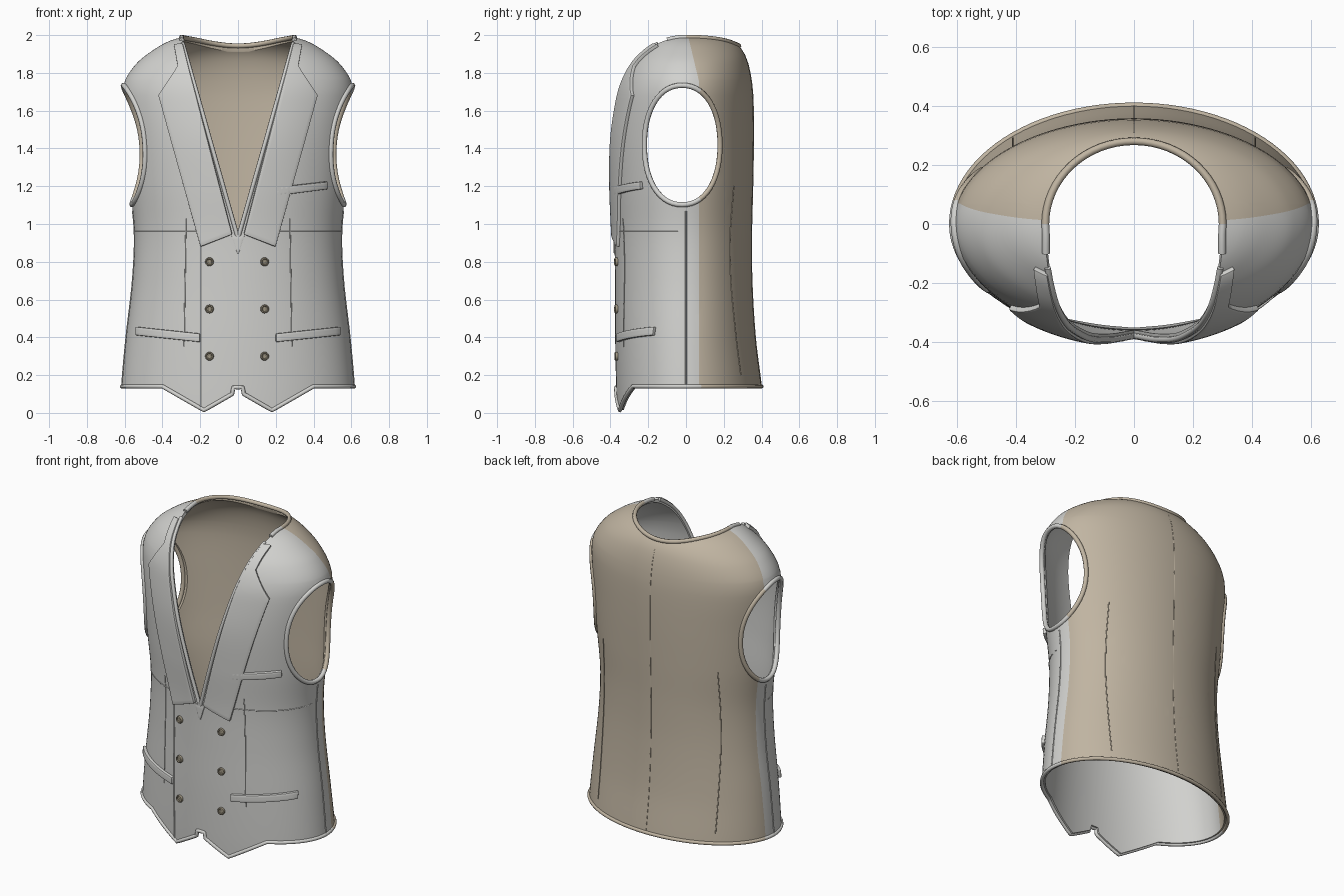
import bpy, bmesh, math
from mathutils import Vector

if "Cube" in bpy.data.objects:
    bpy.data.objects.remove(bpy.data.objects["Cube"])


def material(name, rgb):
    m = bpy.data.materials.new(name)
    m.use_nodes = True
    m.diffuse_color = (*rgb, 1)
    m.node_tree.nodes["Principled BSDF"].inputs["Base Color"].default_value = (*rgb, 1)
    return m


GREY = material("light grey cloth", (.64, .64, .62))
BEIGE = material("beige lining", (.53, .46, .36))
BUTTON = material("brown button", (.34, .3, .22))
HOLE = material("dark button hole", (.1, .09, .07))

# Torso profile: height, half width, front depth, back depth
PROFILE = [(0, .62, .365, .415), (.14, .615, .37, .4), (.4, .592, .375, .368),
           (.7, .558, .376, .35), (.95, .548, .38, .348), (1.2, .572, .395, .354),
           (1.45, .592, .4, .358), (1.65, .61, .38, .356), (1.75, .602, .357, .348),
           (1.85, .537, .315, .328), (1.92, .45, .26, .298), (1.97, .36, .2, .25),
           (2, .26, .12, .19)]


def torso(z):
    """Half width, front depth and back depth by a smooth curve through the profile."""
    z = min(max(z, 0), 2)
    last = len(PROFILE) - 1
    k = next(i for i in range(last) if z <= PROFILE[i + 1][0])
    a, b = PROFILE[k], PROFILE[k + 1]
    p, q = PROFILE[max(k - 1, 0)], PROFILE[min(k + 2, last)]
    h = b[0] - a[0]
    t = (z - a[0]) / h
    out = []
    for c in (1, 2, 3):
        m0 = (b[c] - p[c]) / (b[0] - p[0]) * h
        m1 = (q[c] - a[c]) / (q[0] - a[0]) * h
        out.append(a[c] + t * m0 + t * t * (3 * (b[c] - a[c]) - 2 * m0 - m1)
                   + t ** 3 * (2 * (a[c] - b[c]) + m0 + m1))
    return out


def level(x, y, z):
    w, f, b = torso(z)
    return (x / w) ** 2 + (y / (f if y < 0 else b)) ** 2 - 1


def normal(p):
    e = .002
    g = [level(*(p + d)) - level(*(p - d))
         for d in (Vector((e, 0, 0)), Vector((0, e, 0)), Vector((0, 0, e)))]
    return Vector(g).normalized()


def on_face(x, z, off=0, side=-1):
    w, f, b = torso(z)
    y = side * (f if side < 0 else b) * math.sqrt(max(0, 1 - (x / w) ** 2))
    p = Vector((x, y, z))
    return p + normal(p) * off if off else p


def on_side(y, z):
    w, f, b = torso(z)
    return Vector((w * math.sqrt(max(0, 1 - (y / (f if y < 0 else b)) ** 2)), y, z))


def on_top(x, y):
    lo, hi = 1.5, 2
    for _ in range(30):
        mid = (lo + hi) / 2
        lo, hi = (mid, hi) if level(x, y, mid) < 0 else (lo, mid)
    return Vector((x, y, lo))


def dense(points, step=.02):
    """Subdivide a polyline."""
    out = [Vector(points[0])]
    for a, b in zip(points, points[1:]):
        a, b = Vector(a), Vector(b)
        n = max(1, round((b - a).length / step))
        out += [a.lerp(b, i / n) for i in range(1, n + 1)]
    return out


def make(name, bm):
    me = bpy.data.meshes.new(name)
    bm.to_mesh(me)
    bm.free()
    ob = bpy.data.objects.new(name, me)
    bpy.context.collection.objects.link(ob)
    return ob


def activate(ob):
    bpy.ops.object.select_all(action='DESELECT')
    ob.select_set(True)
    bpy.context.view_layer.objects.active = ob


def apply(ob, kind, **settings):
    mod = ob.modifiers.new(kind.title(), kind)
    for key, value in settings.items():
        setattr(mod, key, value)
    activate(ob)
    bpy.ops.object.modifier_apply(modifier=mod.name)


def finish(ob, angle=40):
    """Grey in front of the side seam, beige behind it, smooth shading."""
    ob.data.materials.clear()
    ob.data.materials.append(GREY)
    ob.data.materials.append(BEIGE)
    for f in ob.data.polygons:
        c = f.center
        f.material_index = int(c.y > .07 - max(0, c.z - 1.75) * .24)
    activate(ob)
    bpy.ops.object.shade_smooth_by_angle(angle=math.radians(angle))


def tube(name, points, radius, closed=False):
    cu = bpy.data.curves.new(name, 'CURVE')
    cu.dimensions, cu.bevel_depth, cu.bevel_resolution = '3D', radius, 2
    cu.use_fill_caps = True
    sp = cu.splines.new('POLY')
    sp.points.add(len(points) - 1)
    for q, p in zip(sp.points, points):
        q.co = (*p, 1)
    sp.use_cyclic_u = closed
    ob = bpy.data.objects.new(name, cu)
    bpy.context.collection.objects.link(ob)
    activate(ob)
    bpy.ops.object.convert(target='MESH')
    finish(bpy.context.object, 60)


def plate(name, rows, height, sx=1, across=10):
    """Raised cloth strip laid on the front between paired edge points."""
    lefts, rights = zip(*rows)
    bm, grid = bmesh.new(), []
    for i in range(len(rows) - 1):
        n = max(2, round((Vector(rights[i + 1]) - Vector(rights[i])).length / .025))
        for j in range(n + (i == len(rows) - 2)):
            a = Vector(lefts[i]).lerp(Vector(lefts[i + 1]), j / n)
            b = Vector(rights[i]).lerp(Vector(rights[i + 1]), j / n)
            pts = [a.lerp(b, k / across) for k in range(across + 1)]
            grid.append([bm.verts.new(on_face(sx * p.x, p.y, height)) for p in pts])
    for r, s in zip(grid, grid[1:]):
        for k in range(across):
            bm.faces.new((r[k], r[k + 1], s[k + 1], s[k]))
    bm.normal_update()
    if sum(f.normal.y for f in bm.faces) > 0:
        bmesh.ops.reverse_faces(bm, faces=bm.faces[:])
    ob = make(name, bm)
    apply(ob, 'SOLIDIFY', thickness=height + .006, offset=-1)
    apply(ob, 'BEVEL', width=.005, segments=2, limit_method='ANGLE', angle_limit=1)
    finish(ob)


def cut(ob, outline, place, lo, hi):
    """Cut a prism, whose outline is placed in space by a small function."""
    bm = bmesh.new()
    ends = [[bm.verts.new(place(u, v, d)) for u, v in outline] for d in (lo, hi)]
    n = len(outline)
    for e in ends:
        bm.faces.new(e)
    for i in range(n):
        j = (i + 1) % n
        bm.faces.new((ends[0][i], ends[0][j], ends[1][j], ends[1][i]))
    bmesh.ops.recalc_face_normals(bm, faces=bm.faces[:])
    cutter = make("cutter", bm)
    cutter.hide_render = True
    apply(ob, 'BOOLEAN', object=cutter, operation='DIFFERENCE', solver='EXACT')
    bpy.data.objects.remove(cutter)


# Body shell
SEG = 96
bm = bmesh.new()
rings = []
for z in [i * .04 for i in range(44)] + [1.76 + i * .01 for i in range(25)]:
    w, f, b = torso(z)
    ring = []
    for i in range(SEG):
        a = math.tau * i / SEG
        s = math.sin(a)
        ring.append(bm.verts.new((w * math.cos(a), s * (f if s < 0 else b), z)))
    rings.append(ring)
for r, s in zip(rings, rings[1:]):
    for i in range(SEG):
        j = (i + 1) % SEG
        bm.faces.new((r[i], r[j], s[j], s[i]))
for no in ((0, 1, 0), (0, 1, .24)):
    bmesh.ops.bisect_plane(bm, geom=bm.verts[:] + bm.edges[:] + bm.faces[:],
                           plane_co=(0, .07, 1.75), plane_no=no)
body = make("vest_body", bm)
apply(body, 'SOLIDIFY', thickness=.02, offset=-1)

# Openings: armholes, neck, front V and pointed hem
arm = []
for i in range(56):
    c, s = math.cos(math.tau * i / 56), math.sin(math.tau * i / 56)
    arm.append((-.02 + .2 * math.copysign(abs(c) ** .92, c),
                1.418 + .316 * math.copysign(abs(s) ** .92, s)))
neck = [(.3 * math.cos(math.tau * i / 64), .28 * math.sin(math.tau * i / 64)) for i in range(64)]
hem = [(-.4, .14), (-.18, .014), (-.03, .1), (-.025, .135)]
hem += [(-x, z) for x, z in reversed(hem)]
along_y = lambda u, v, d: (u, d, v)
cut(body, arm, lambda u, v, d: (d, u, v), -1, 1)
cut(body, neck, lambda u, v, d: (u, v, d), 1.6, 2.4)
cut(body, [(0, .93), (.298, 1.98), (.298, 2.3), (-.298, 2.3), (-.298, 1.98)], along_y, -1, 0)
cut(body, [(-1, .14)] + hem + [(1, .14), (1, -.5), (-1, -.5)], along_y, -1, .01)
cut(body, [(-1, .1395), (1, .1395), (1, -.5), (-1, -.5)], along_y, 0, 1)
finish(body)

# Piped edges
for sx, side in ((1, "left"), (-1, "right")):
    flip = Vector((sx, 1, 1))
    tube(side + "_armhole_trim", [on_side(*p) * flip for p in arm], .014, True)
    tube(side + "_front_edge_trim",
         [on_face(sx * p.x, p.y) for p in dense([(.003, .935), (.292, 1.955)])], .011)
neck_path = [on_top(.298, y) for y in (-.1, -.07, -.035)]
neck_path += [on_top(*p) for p in neck[:33]]
neck_path += [on_top(-.298, y) for y in (-.035, -.07, -.1)]
tube("neck_trim", neck_path, .013)
w, f, b = torso(.14)
start = math.acos(.4 / w)
back = [(w * math.cos(a), b * math.sin(a), .14) for a in (math.pi * i / 48 for i in range(48))]
turn = [start * i / 12 for i in range(12)]
left_turn = [(-w * math.cos(a), -f * math.sin(a), .14) for a in turn]
right_turn = [(w * math.cos(a), -f * math.sin(a), .14) for a in reversed(turn[1:])]
tube("hem_trim", back + left_turn + [on_face(*p) for p in dense(hem)] + right_turn, .011, True)

# Lapels with collar ends
for sx, side in ((1, "left"), (-1, "right")):
    plate(side + "_lapel", [((.03, .945), (.195, .88)), ((.222, 1.69), (.415, 1.68)),
                            ((.257, 1.82), (.315, 1.83)), ((.289, 1.945), (.335, 1.94))], .018, sx)
    plate(side + "_hip_pocket", [((.2, .375), (.2, .42)), ((.53, .41), (.53, .455))], .018, sx, 3)
plate("breast_pocket", [((.2, 1.15), (.2, 1.195)), ((.465, 1.185), (.465, 1.225))], .018, 1, 3)
plate("front_point", [((-.035, .94), (.035, .94)), ((-.004, .845), (.004, .845))], .006, 1, 4)

# Seams and darts
tube("overlap_seam", [on_face(p.x, p.y) for p in dense([(-.2, .88), (-.2, .03)])], .005)
tube("back_seam", [on_face(0, z, 0, 1) for z in (.15 + i * .05 for i in range(36))], .002)
for sx, side in ((1, "left"), (-1, "right")):
    lines = {"waist_seam": ([(.2, .96), (.545, .96)], -1),
             "front_dart": ([(.275, 1.03), (.285, .35)], -1),
             "back_dart": ([(.4, 1.2), (.41, .7), (.41, .2)], 1)}
    for name, (pts, face) in lines.items():
        tube(side + "_" + name, [on_face(sx * p.x, p.y, 0, face) for p in dense(pts)], .003)
    tube(side + "_side_seam", [on_side(0, .15 + i * .04) * Vector((sx, 1, 1)) for i in range(24)], .004)


# Buttons: rimmed discs with four holes
def button(x, z):
    bm = bmesh.new()
    spin = [(0, .009), (.013, .009), (.016, .014), (.021, .013), (.023, .008), (.022, -.004)]
    loops = [[bm.verts.new((r * math.cos(a), r * math.sin(a), h))
              for a in (math.tau * i / 20 for i in range(20))] for r, h in spin[1:]]
    bm.faces.new(loops[0])
    for r, s in zip(loops, loops[1:]):
        for i in range(20):
            j = (i + 1) % 20
            bm.faces.new((s[i], s[j], r[j], r[i]))
    for dx in (-.005, .005):
        for dy in (-.005, .005):
            dots = [bm.verts.new((dx + .0025 * math.cos(a), dy + .0025 * math.sin(a), .0095))
                    for a in (math.tau * i / 8 for i in range(8))]
            bm.faces.new(dots).material_index = 1
    ob = make("button", bm)
    ob.data.materials.append(BUTTON)
    ob.data.materials.append(HOLE)
    p = on_face(x, z)
    ob.location = p
    ob.rotation_euler = normal(p).to_track_quat('Z', 'Y').to_euler()
    activate(ob)
    bpy.ops.object.shade_smooth_by_angle(angle=math.radians(40))


for z in (.8, .55, .3):
    for x in (-.15, .14):
        button(x, z)
